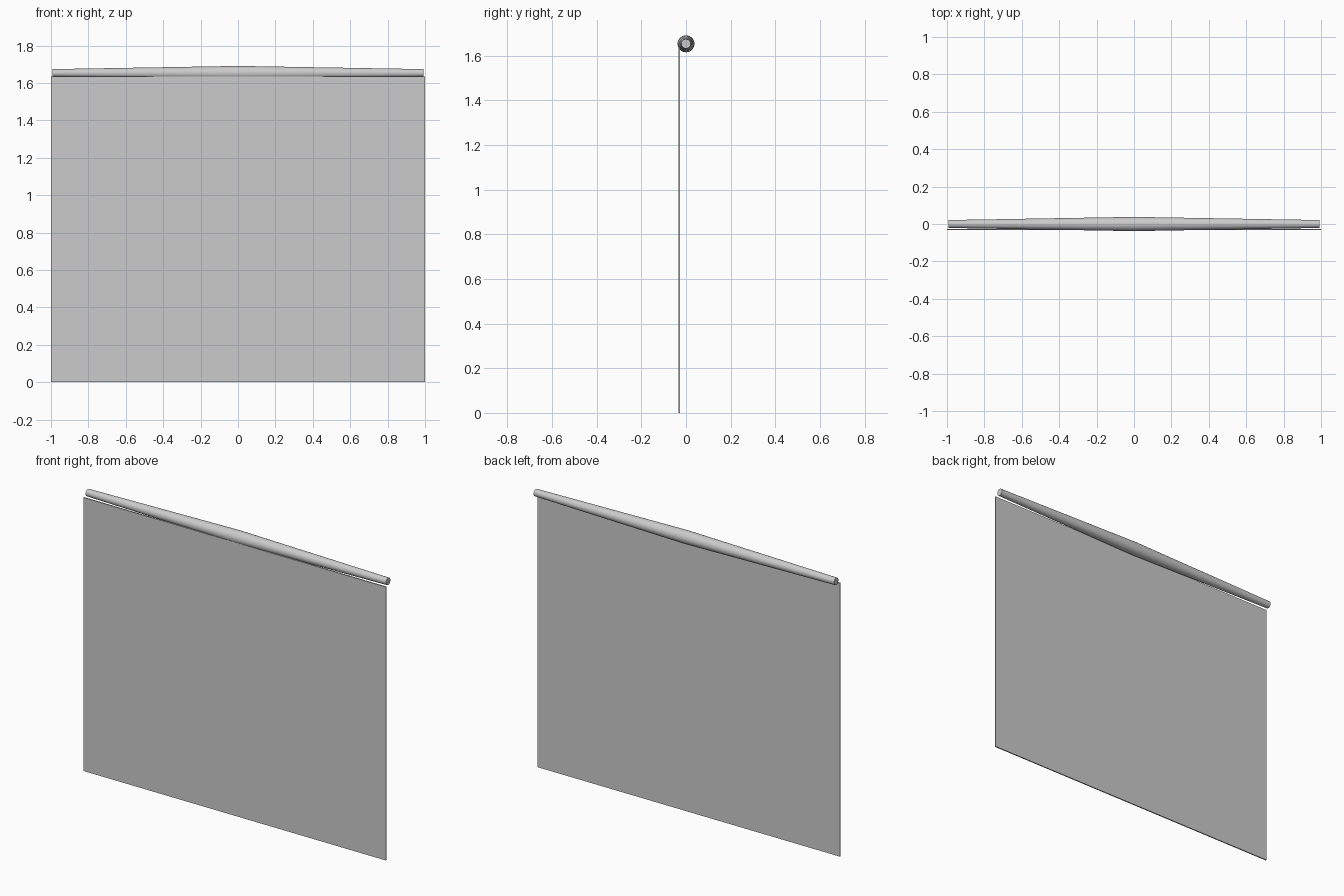
import bpy, bmesh, math

if "Cube" in bpy.data.objects:
    bpy.data.objects.remove(bpy.data.objects["Cube"])

def make_object(name, bm):
    bmesh.ops.recalc_face_normals(bm, faces=bm.faces)
    mesh = bpy.data.meshes.new(name)
    bm.to_mesh(mesh)
    bm.free()
    obj = bpy.data.objects.new(name, mesh)
    bpy.context.collection.objects.link(obj)
    return obj

# Thin hanging sheet
bm = bmesh.new()
bmesh.ops.create_cube(bm, size=1)
for v in bm.verts:
    v.co = (v.co.x * 2, v.co.y * 0.007 - 0.0295, (v.co.z + 0.5) * 1.634)
make_object("hanging_sheet", bm)

# Roller, thickest in the middle and tapering to both ends
SIDES, AXIS_Z = 32, 1.653
PROFILE = [(-0.993, 0.021), (0, 0.038), (0.993, 0.021)]
bm = bmesh.new()
rings = []
for x, r in PROFILE:
    angles = [2 * math.pi * i / SIDES for i in range(SIDES)]
    rings.append([bm.verts.new((x, r * math.cos(a), AXIS_Z + r * math.sin(a)))
                  for a in angles])
for a, b in zip(rings, rings[1:]):
    for i in range(SIDES):
        j = (i + 1) % SIDES
        bm.faces.new((a[i], a[j], b[j], b[i]))
bm.faces.new(rings[0])
bm.faces.new(rings[-1])
roller = make_object("roller", bm)

# Smooth the roller but keep its end caps crisp
bpy.context.view_layer.objects.active = roller
roller.select_set(True)
bpy.ops.object.shade_smooth_by_angle(angle=math.radians(35))
